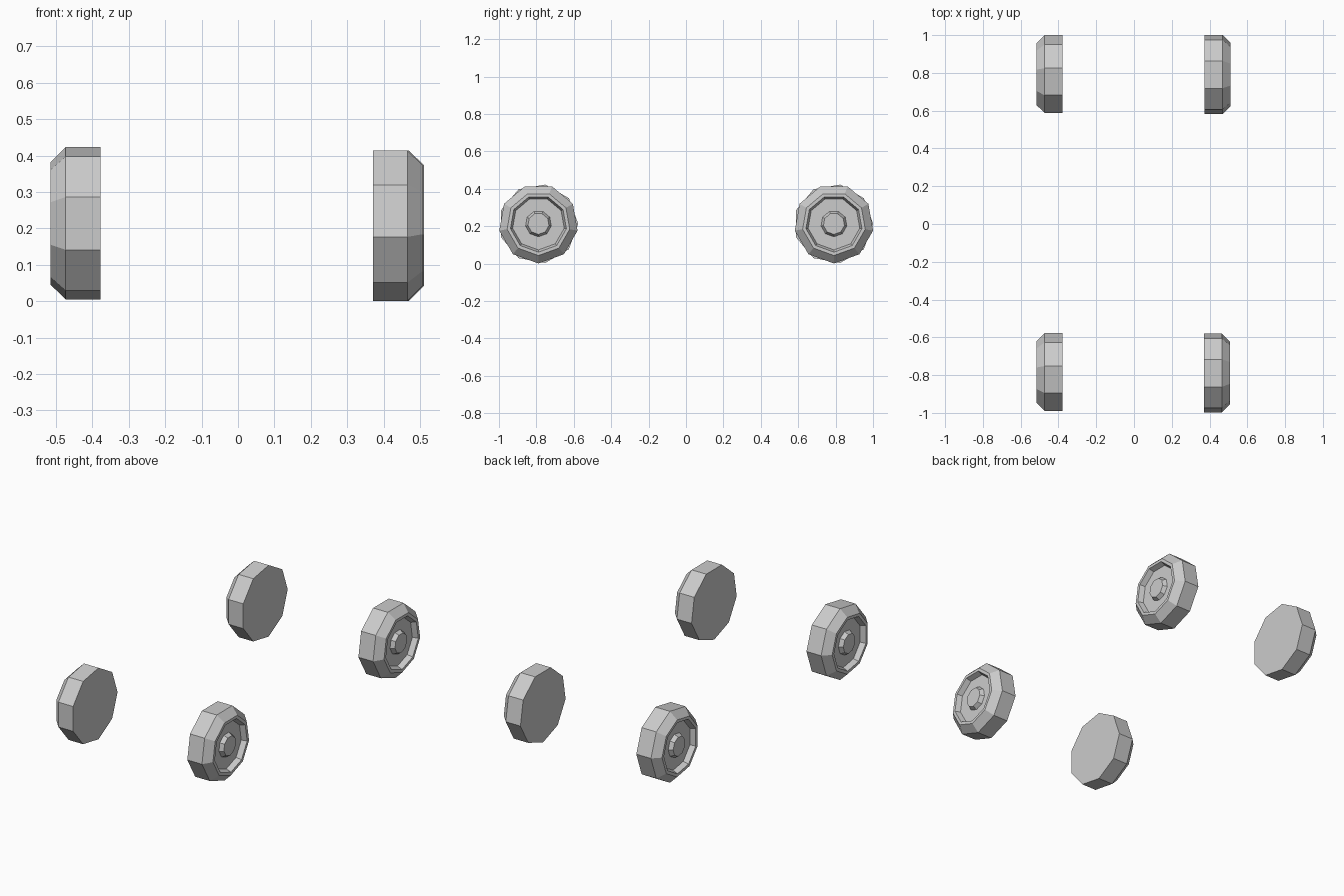
import bpy, bmesh, math

if "Cube" in bpy.data.objects:
    bpy.data.objects.remove(bpy.data.objects["Cube"])

SIDES = 9
CENTRE_Z = 0.2135
# (depth from the inner flat side, radius): tread, shoulder, rim, recess, hub
PROFILE = [(0.0, 0.2125), (0.095, 0.2125), (0.137, 0.17), (0.137, 0.152),
           (0.107, 0.14), (0.107, 0.07), (0.13, 0.057)]


def wheel(name, x, y, side, phase):
    """Revolve the profile around x; side is +1 for right, -1 for left."""
    bm = bmesh.new()
    rings = []
    for d, r in PROFILE:
        rings.append([bm.verts.new((
            side * d,
            r * math.cos(phase + math.tau * i / SIDES),
            r * math.sin(phase + math.tau * i / SIDES))) for i in range(SIDES)])
    for a, b in zip(rings, rings[1:]):
        for i in range(SIDES):
            j = (i + 1) % SIDES
            bm.faces.new((a[i], a[j], b[j], b[i]))
    # flat inner side and hub cap
    bm.faces.new(rings[0])
    bm.faces.new(rings[-1])
    bmesh.ops.recalc_face_normals(bm, faces=bm.faces)
    mesh = bpy.data.meshes.new(name)
    bm.to_mesh(mesh)
    bm.free()
    ob = bpy.data.objects.new(name, mesh)
    ob.location = (x, y, CENTRE_Z)
    bpy.context.collection.objects.link(ob)


# left wheels have a corner pointing back, right wheels a corner pointing down
wheel("wheel_front_left", -0.378, -0.789, -1, 0.0)
wheel("wheel_back_left", -0.378, 0.788, -1, 0.0)
wheel("wheel_front_right", 0.37, -0.789, 1, -math.pi / 2)
wheel("wheel_back_right", 0.374, 0.791, 1, -math.pi / 2)
